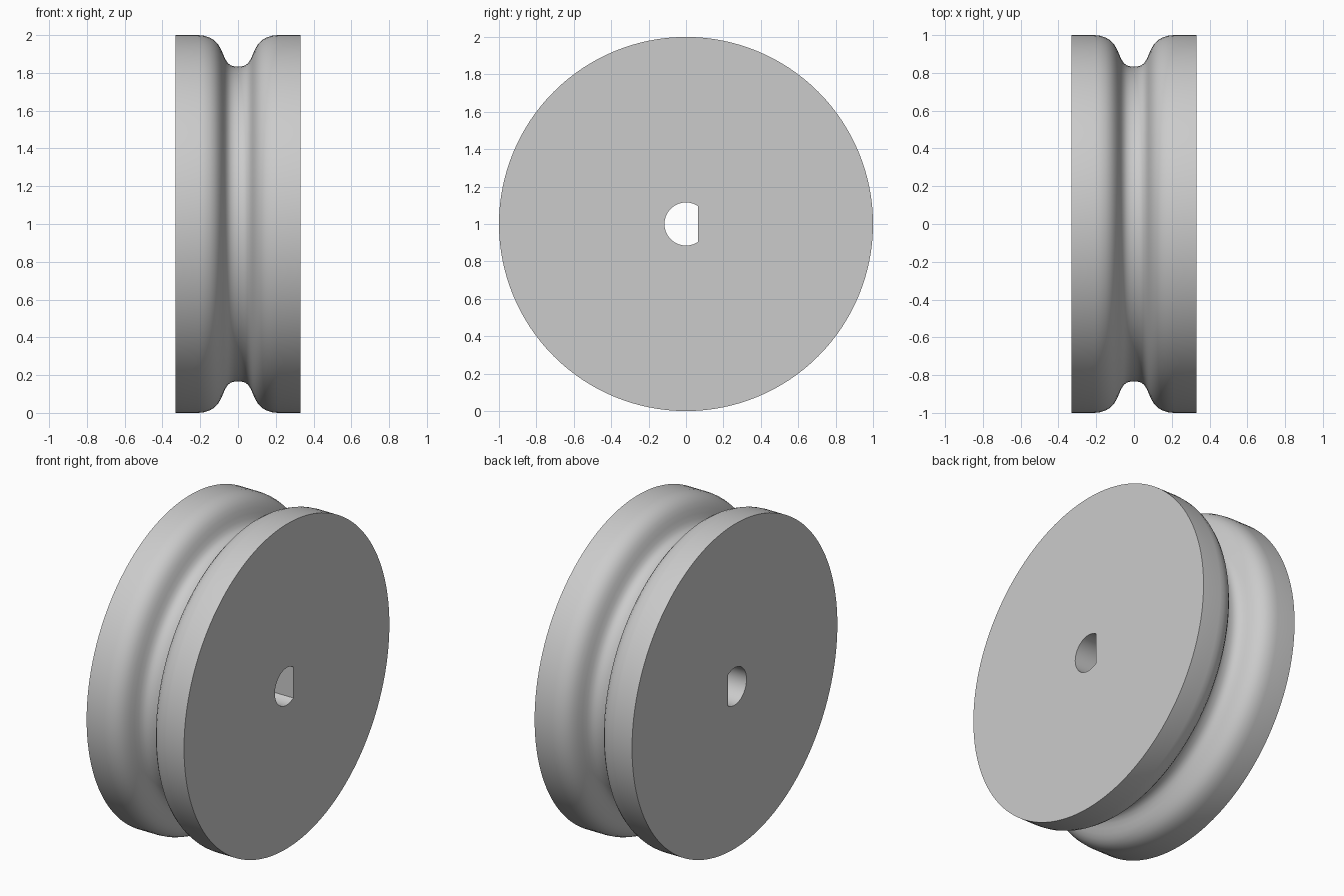
import bpy
import bmesh
from math import cos, sin, pi, radians

default = bpy.data.objects.get("Cube")
if default:
    bpy.data.objects.remove(default, do_unlink=True)

SEGMENTS = 128
HALF_WIDTH = 0.332
HOLE_RADIUS = 0.115
FLAT = HOLE_RADIUS * cos(2 * pi * 20 / SEGMENTS)  # flat side of the shaft hole

# Half of the rim profile, from the outer edge to the groove's centre
half = [(HALF_WIDTH, 1.0), (0.21, 1.0), (0.18, 0.997), (0.15, 0.987),
        (0.125, 0.972), (0.105, 0.95), (0.09, 0.925), (0.078, 0.897),
        (0.067, 0.872), (0.054, 0.852), (0.037, 0.839), (0.018, 0.834)]
rim = half + [(0, 0.833)] + [(-x, r) for x, r in reversed(half)]


def hole_radius(angle):
    """Round hole cut off by a flat on the +y side."""
    c = cos(angle)
    return min(HOLE_RADIUS, FLAT / c) if c > 0 else HOLE_RADIUS


def ring(bm, x, radius_at):
    verts = []
    for i in range(SEGMENTS):
        a = 2 * pi * i / SEGMENTS
        r = radius_at(a)
        verts.append(bm.verts.new((x, r * cos(a), 1 + r * sin(a))))
    return verts


# Wheel: rim rings and the two hole rings, joined in a closed loop
bm = bmesh.new()
rings = [ring(bm, x, lambda a, r=r: r) for x, r in rim]
rings += [ring(bm, x, hole_radius) for x in (-HALF_WIDTH, HALF_WIDTH)]
for k, a in enumerate(rings):
    b = rings[(k + 1) % len(rings)]
    for i in range(SEGMENTS):
        j = (i + 1) % SEGMENTS
        bm.faces.new((a[i], a[j], b[j], b[i]))
bmesh.ops.recalc_face_normals(bm, faces=bm.faces)
mesh = bpy.data.meshes.new("grooved_wheel")
bm.to_mesh(mesh)
bm.free()

wheel = bpy.data.objects.new("grooved_wheel", mesh)
bpy.context.collection.objects.link(wheel)

# Plain grey material
grey = bpy.data.materials.new("plain_grey")
grey.use_nodes = True
colour = (0.6, 0.6, 0.6, 1)
grey.diffuse_color = colour
grey.node_tree.nodes["Principled BSDF"].inputs["Base Color"].default_value = colour
mesh.materials.append(grey)

# Smooth rim with sharp edges at the faces and hole
bpy.ops.object.select_all(action='DESELECT')
wheel.select_set(True)
bpy.context.view_layer.objects.active = wheel
bpy.ops.object.shade_smooth_by_angle(angle=radians(30))
